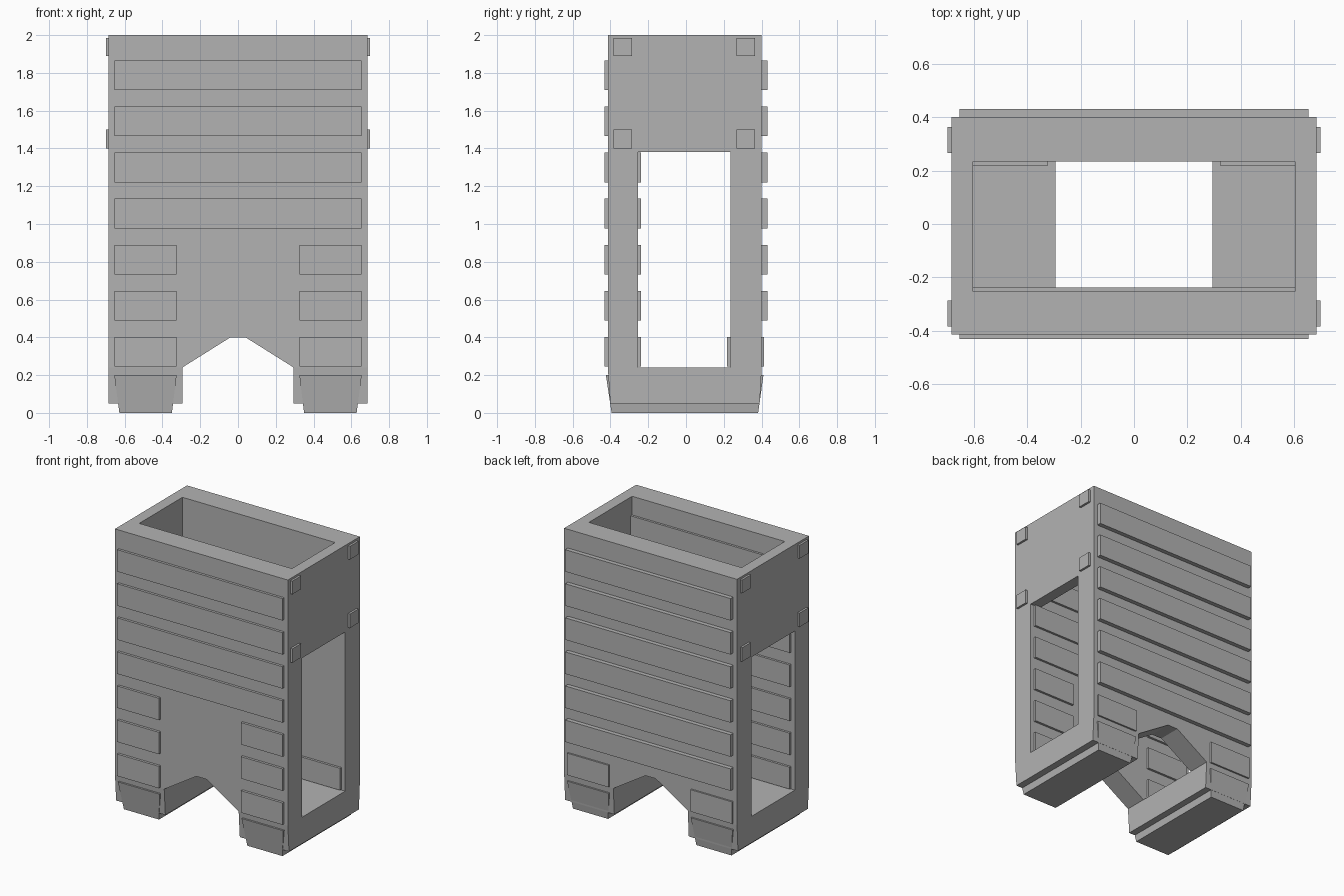
import bpy
import bmesh

if "Cube" in bpy.data.objects:
    bpy.data.objects.remove(bpy.data.objects["Cube"], do_unlink=True)

grey = bpy.data.materials.new("plain grey")
grey.use_nodes = True
colour = (0.45, 0.45, 0.45, 1)
grey.diffuse_color = colour
grey.node_tree.nodes["Principled BSDF"].inputs["Base Color"].default_value = colour


def loft(name, rings):
    """Join matching rings of points into a closed solid."""
    bm = bmesh.new()
    loops = [[bm.verts.new(p) for p in ring] for ring in rings]
    n = len(loops[0])
    for a, b in zip(loops, loops[1:]):
        for i in range(n):
            j = (i + 1) % n
            bm.faces.new((a[i], a[j], b[j], b[i]))
    bm.faces.new(loops[0][::-1])
    bm.faces.new(loops[-1])
    bmesh.ops.recalc_face_normals(bm, faces=bm.faces)
    mesh = bpy.data.meshes.new(name)
    bm.to_mesh(mesh)
    bm.free()
    mesh.materials.append(grey)
    obj = bpy.data.objects.new(name, mesh)
    bpy.context.collection.objects.link(obj)
    return obj


def rect(x0, x1, y0, y1, z):
    return [(x0, y0, z), (x1, y0, z), (x1, y1, z), (x0, y1, z)]


def box(name, x, y, z):
    return loft(name, [rect(*x, *y, z[0]), rect(*x, *y, z[1])])


def prism(name, half_profile, y0, y1):
    """Extrude a mirrored x-z profile along y."""
    profile = half_profile + [(-x, z) for x, z in reversed(half_profile)]
    return loft(name, [[(x, y, z) for x, z in profile] for y in (y0, y1)])


# Outer dimensions
W, FRONT, BACK = 0.685, -0.414, 0.401
IN_FRONT, IN_BACK, FLOOR = -0.254, 0.235, 0.24

# Hollow casing, narrowed slightly at the bottom
casing = loft("casing", [
    rect(-W, W, FRONT + 0.013, BACK - 0.011, 0.05),
    rect(-W, W, FRONT, BACK, FLOOR),
    rect(-W, W, FRONT, BACK, 2.0)])

# Cutters: open shaft with side windows, and the arch between the legs
shaft = prism("shaft_cutter", [(1, FLOOR), (1, 1.38), (0.605, 1.38), (0.605, 2.2)],
              IN_FRONT, IN_BACK)
arch = prism("arch_cutter", [(0.295, -0.1), (0.295, FLOOR), (0.04, 0.4)], -1, 1)
for cutter in (shaft, arch):
    cutter.hide_render = True
    mod = casing.modifiers.new(cutter.name, "BOOLEAN")
    mod.operation = "DIFFERENCE"
    mod.solver = "EXACT"
    mod.object = cutter
bpy.context.view_layer.update()
result = bpy.data.meshes.new_from_object(
    casing.evaluated_get(bpy.context.evaluated_depsgraph_get()))
casing.modifiers.clear()
casing.data = result
for cutter in (shaft, arch):
    bpy.data.objects.remove(cutter, do_unlink=True)

# Horizontal slats; the front ones and the lowest back ones pass through the wall
SLAT, GAP = (0.325, 0.655), 0.244
for row in range(7):
    z = (0.245 + row * GAP, 0.402 + row * GAP)
    full = [(-SLAT[1], SLAT[1])]
    pair = [SLAT, (-SLAT[1], -SLAT[0])]
    for x in pair if row < 3 else full:
        box("front_slat", x, (-0.432, -0.238), z)
    for x in pair if row == 0 else full:
        y = (0.218, 0.413) if row == 0 else (0.3, 0.432)
        box("back_slat", x, y, z)

for side, name in ((1, "left"), (-1, "right")):
    # Tapered foot under each leg
    top = sorted((side * SLAT[0], side * SLAT[1]))
    low = sorted((side * 0.35, side * 0.628))
    loft(name + "_foot", [rect(*low, -0.394, 0.382, 0),
                          rect(*top, -0.424, 0.41, 0.2)])
    # Small square pads on the side panel
    for y in ((-0.384, -0.287), (0.267, 0.364)):
        for z in ((1.4, 1.5), (1.89, 1.985)):
            box(name + "_pad", sorted((side * 0.65, side * 0.7)), y, z)
